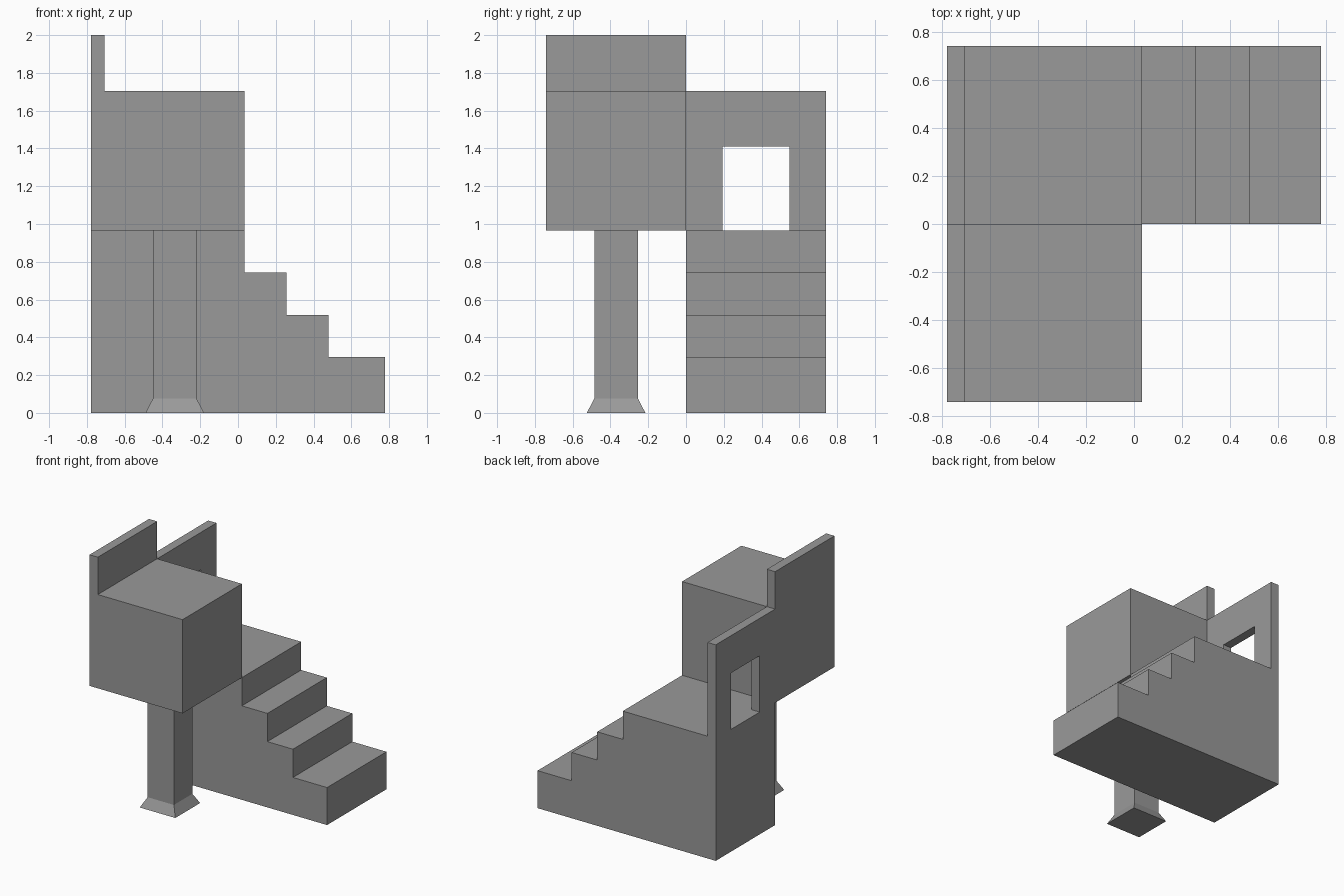
import bpy, bmesh
from mathutils import Vector

cube = bpy.data.objects.get("Cube")
if cube:
    bpy.data.objects.remove(cube, do_unlink=True)

grey = bpy.data.materials.new("plain_grey")
grey.use_nodes = True
colour = (0.32, 0.32, 0.32, 1)
grey.diffuse_color = colour
grey.node_tree.nodes["Principled BSDF"].inputs["Base Color"].default_value = colour


def finish(name, bm):
    bmesh.ops.recalc_face_normals(bm, faces=bm.faces)
    mesh = bpy.data.meshes.new(name)
    bm.to_mesh(mesh)
    bm.free()
    mesh.materials.append(grey)
    obj = bpy.data.objects.new(name, mesh)
    bpy.context.collection.objects.link(obj)


def extrude_profile(name, points, shift):
    """Fill a flat outline and extrude it along shift."""
    bm = bmesh.new()
    face = bm.faces.new([bm.verts.new(p) for p in points])
    new = bmesh.ops.extrude_face_region(bm, geom=[face], use_keep_orig=True)["geom"]
    bmesh.ops.translate(bm, vec=Vector(shift),
                        verts=[g for g in new if isinstance(g, bmesh.types.BMVert)])
    finish(name, bm)


LEFT, INNER, EDGE, RIGHT = -0.778, -0.706, 0.034, 0.778
DEPTH, FLOOR, TOP, PEAK = 0.74, 0.965, 1.705, 2.0

# Solid staircase with landing
outline = [(LEFT, 0), (RIGHT, 0)]
x = RIGHT
for z, next_x in ((0.296, 0.48), (0.519, 0.257), (0.742, EDGE), (FLOOR, LEFT)):
    outline += [(x, z), (next_x, z)]
    x = next_x
extrude_profile("staircase", [(px, 0, pz) for px, pz in outline], (0, DEPTH, 0))

# Raised block with its parapet
outline = [(LEFT, FLOOR), (EDGE, FLOOR), (EDGE, TOP),
           (INNER, TOP), (INNER, PEAK), (LEFT, PEAK)]
extrude_profile("raised_block", [(px, -DEPTH, pz) for px, pz in outline], (0, DEPTH, 0))

# Landing wall with a window opening
outline = [(0, FLOOR), (0.192, FLOOR), (0.192, 1.41), (0.549, 1.41),
           (0.549, FLOOR), (DEPTH, FLOOR), (DEPTH, TOP), (0, TOP)]
extrude_profile("window_wall", [(LEFT, py, pz) for py, pz in outline],
                (INNER - LEFT, 0, 0))

# Square column with a flared foot
bm = bmesh.new()
rings = []
for half, z in ((0.155, 0), (0.115, 0.077), (0.115, FLOOR)):
    rings.append([bm.verts.new((-0.335 + sx * half, -0.37 + sy * half, z))
                  for sx, sy in ((-1, -1), (1, -1), (1, 1), (-1, 1))])
for low, high in zip(rings, rings[1:]):
    for i in range(4):
        j = (i + 1) % 4
        bm.faces.new((low[i], low[j], high[j], high[i]))
bm.faces.new(rings[0])
bm.faces.new(rings[-1])
finish("column", bm)
